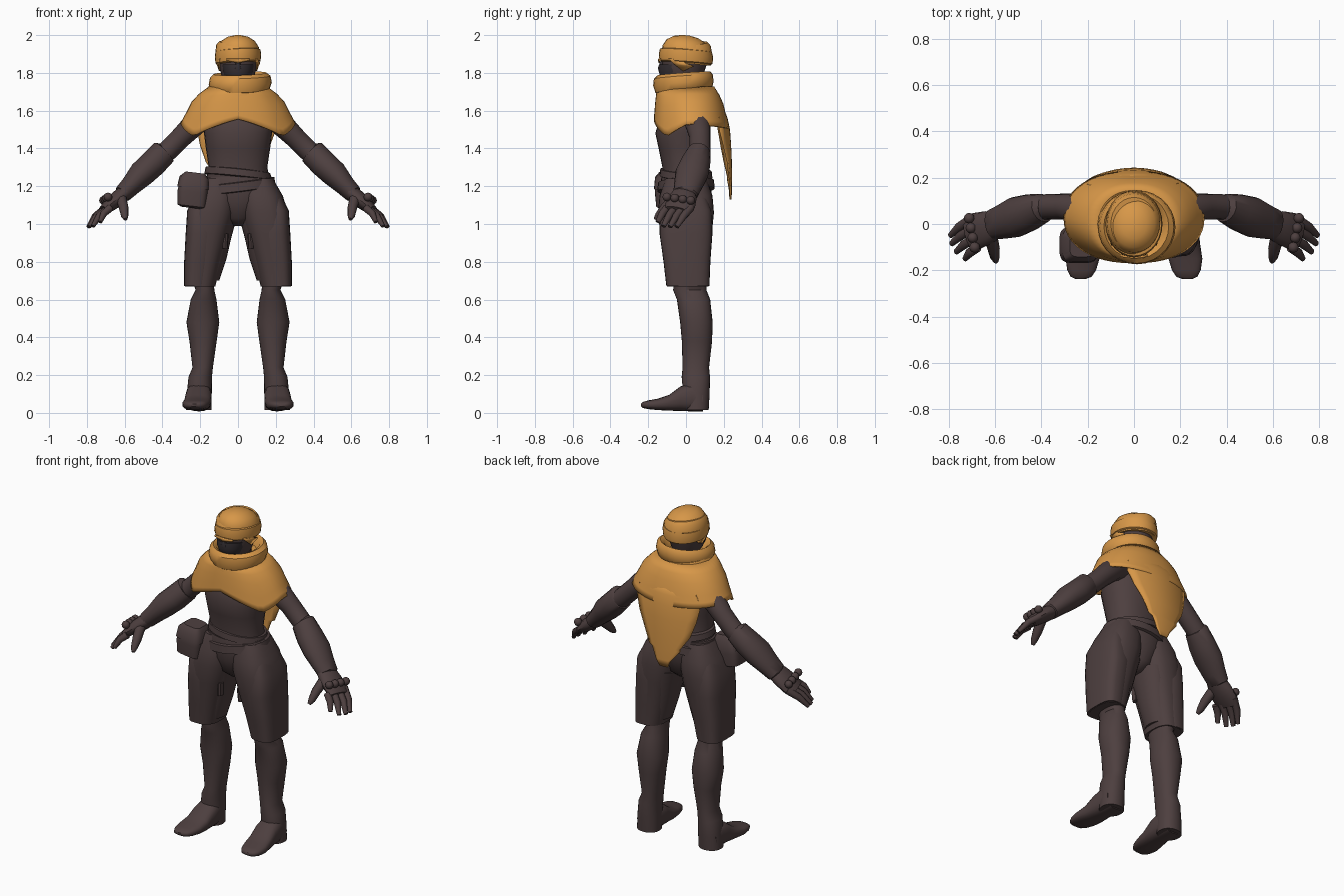
import bpy, bmesh, math
from mathutils import Vector


def material(name, rgb):
    m = bpy.data.materials.new(name)
    m.diffuse_color = (*rgb, 1)
    return m


BROWN = material("dark_brown_cloth", (0.075, 0.05, 0.05))
ORANGE = material("orange_cloth", (0.68, 0.31, 0.065))
BLACK = material("charcoal_mask", (0.035, 0.028, 0.032))


def skin(name, rings, mat, caps=True, closed=True, thick=0):
    """Bridge equal-length rows of points into one object."""
    bm = bmesh.new()
    rows = [[bm.verts.new(p) for p in r] for r in rings]
    n = len(rows[0])
    for a, b in zip(rows, rows[1:]):
        for i in range(n if closed else n - 1):
            j = (i + 1) % n
            bm.faces.new((a[i], a[j], b[j], b[i]))
    if caps and closed:
        bm.faces.new(rows[0])
        bm.faces.new(rows[-1])
    bmesh.ops.recalc_face_normals(bm, faces=bm.faces)
    me = bpy.data.meshes.new(name)
    bm.to_mesh(me)
    bm.free()
    me.materials.append(mat)
    ob = bpy.data.objects.new(name, me)
    bpy.context.collection.objects.link(ob)
    if thick:
        mod = ob.modifiers.new("thickness", 'SOLIDIFY')
        mod.thickness = thick
        mod.offset = 0
    return ob


def spow(v, e):
    return math.copysign(abs(v) ** e, v)


def loft(name, rings, mat, s=1, p=2, tx=0, ty=0, n=28, caps=True):
    """Stack of level ellipses (cx, cy, z, rx, ry), optionally tilted."""
    out = []
    for cx, cy, z, rx, ry in rings:
        row = []
        for i in range(n):
            a = 2 * math.pi * i / n
            x, y = rx * spow(math.cos(a), 2 / p), ry * spow(math.sin(a), 2 / p)
            row.append((s * (cx + x), cy + y, z + tx * x + ty * y))
        out.append(row)
    return skin(name, out, mat, caps)


def tube(name, rings, mat, s=1, n=16):
    """Ellipses along a path: (x, y, z, radius along y, other radius)."""
    pts = [Vector(r[:3]) for r in rings]
    out = []
    for k, r in enumerate(rings):
        t = (pts[min(k + 1, len(pts) - 1)] - pts[max(k - 1, 0)]).normalized()
        u = Vector((0, 1, 0))
        u = (u - t * u.dot(t)).normalized()
        v = t.cross(u)
        row = []
        for i in range(n):
            a = 2 * math.pi * i / n
            q = pts[k] + u * r[3] * math.cos(a) + v * r[4] * math.sin(a)
            row.append((s * q.x, q.y, q.z))
        out.append(row)
    return skin(name, out, mat)


# Torso, pelvis and belts
loft("torso", [(0, 0, 1.18, .18, .125), (0, -.01, 1.30, .155, .115), (0, -.015, 1.40, .17, .13),
               (0, -.02, 1.48, .18, .142), (0, -.01, 1.56, .19, .13), (0, 0, 1.64, .15, .1),
               (0, 0, 1.70, .08, .08), (0, 0, 1.80, .065, .07)], BROWN, p=2.2)
loft("pelvis", [(0, 0, .99, .03, .05), (0, 0, 1.03, .09, .10), (0, 0, 1.12, .17, .13),
                (0, 0, 1.20, .19, .138), (0, 0, 1.25, .18, .13)], BROWN)
loft("upper_belt", [(0, 0, 1.245, .165, .128), (0, 0, 1.25, .178, .14), (0, 0, 1.285, .172, .136),
                    (0, 0, 1.29, .15, .12)], BROWN, tx=-.1, ty=-.05)
loft("lower_belt", [(0, 0, 1.175, .185, .135), (0, 0, 1.18, .2, .152), (0, 0, 1.225, .192, .148),
                    (0, 0, 1.23, .17, .13)], BROWN, tx=.12, ty=.05)

# Hip pouch with flap
loft("hip_pouch", [(-.245, -.09, 1.085, .055, .05), (-.245, -.09, 1.095, .075, .068), (-.24, -.09, 1.17, .08, .075),
                   (-.23, -.09, 1.24, .072, .07), (-.225, -.09, 1.265, .05, .05)], BROWN, p=4, tx=-.12)
loft("pouch_flap", [(-.238, -.09, 1.19, .084, .079), (-.232, -.09, 1.245, .077, .074),
                    (-.225, -.09, 1.272, .052, .052)], BROWN, p=4, tx=-.12)

for s, side in ((1, "left"), (-1, "right")):
    # Wide shorts with an inner thigh and a raised outer panel
    loft(side + "_shorts", [(.2, .01, .67, .08, .11), (.184, .005, .8, .096, .12), (.160, 0, .95, .113, .137),
                            (.140, 0, 1.06, .125, .148), (.122, 0, 1.15, .115, .14), (.1, 0, 1.24, .085, .11)],
         BROWN, s, 2.5)
    loft(side + "_inner_thigh", [(.165, .01, .70, .065, .085), (.14, .01, .82, .08, .095),
                                 (.115, .01, .93, .08, .11), (.1, .01, 1.02, .09, .12)], BROWN, s)
    loft(side + "_outer_panel", [(.222, .01, .672, .063, .114), (.21, .005, .8, .075, .124),
                                 (.195, 0, .95, .082, .14), (.195, 0, 1.07, .074, .135),
                                 (.172, 0, 1.17, .05, .1)], BROWN, s, 3)
    tube(side + "_thigh_buckle", [(.07, -.07, .87, .02, .015), (.065, -.075, .95, .02, .015)], BROWN, s, 8)

    # Lower leg and foot
    loft(side + "_lower_leg", [(.195, .025, .76, .06, .085), (.175, .02, .65, .05, .088), (.182, .04, .60, .068, .088),
                               (.186, .055, .48, .087, .086), (.185, .058, .38, .072, .08),
                               (.187, .052, .24, .054, .07), (.2, .052, .19, .062, .075),
                               (.205, .055, .10, .066, .07), (.208, .055, .015, .068, .065)], BROWN, s, 2.2)
    foot = []
    for y, cx, w, top, bot in ((.09, .207, .06, .13, .008), (.03, .207, .068, .16, .008), (-.03, .209, .07, .14, .01),
                               (-.09, .214, .072, .095, .012), (-.15, .222, .073, .075, .015),
                               (-.2, .226, .062, .066, .02), (-.228, .228, .045, .058, .026),
                               (-.238, .23, .02, .048, .034)):
        mid, h = (top + bot) / 2, (top - bot) / 2
        foot.append([(s * (cx + w * spow(math.cos(i * math.pi / 10), .75)), y,
                      mid + h * spow(math.sin(i * math.pi / 10), .75)) for i in range(20)])
    skin(side + "_foot", foot, BROWN)

    # Arm, flared cuff and palm
    tube(side + "_upper_arm", [(.13, .04, 1.59, .07, .07), (.21, .06, 1.55, .072, .066), (.3, .075, 1.46, .056, .056),
                               (.37, .075, 1.39, .055, .055), (.43, .065, 1.34, .055, .055)], BROWN, s)
    tube(side + "_forearm_cuff", [(.385, .07, 1.385, .05, .05), (.392, .07, 1.38, .062, .07),
                                  (.45, .05, 1.32, .08, .072), (.51, .03, 1.265, .088, .070),
                                  (.57, .01, 1.2, .075, .054), (.61, -.002, 1.16, .066, .048),
                                  (.615, -.004, 1.155, .05, .04)], BROWN, s)
    tube(side + "_palm", [(.58, 0, 1.18, .055, .04), (.63, -.015, 1.14, .072, .042), (.68, -.03, 1.1, .08, .036),
                          (.715, -.045, 1.07, .07, .025)], BROWN, s)
    # Fingers, each with a round knuckle guard
    tips = ((.793, -.05, .985), (.788, -.085, .985), (.768, -.12, .988), (.73, -.15, 1.01))
    for k, tip in enumerate(tips):
        y = .025 - .042 * k
        x, z = .70 - .008 * k, 1.085
        m = [(a + b) / 2 for a, b in zip((x, y, z), tip)]
        tube(f"{side}_finger_{k + 1}", [(x, y, z, .021, .021), (m[0] + .008, m[1], m[2] + .008, .02, .019),
                                        (*tip, .013, .011)], BROWN, s, 10)
        bpy.ops.mesh.primitive_uv_sphere_add(segments=12, ring_count=8, radius=.023,
                                             location=(s * (x + .012), y, 1.125 + .006 * k))
        guard = bpy.context.object
        guard.name = f"{side}_knuckle_guard_{k + 1}"
        guard.data.materials.append(BROWN)
    tube(side + "_thumb", [(.62, -.05, 1.14, .03, .03), (.605, -.11, 1.085, .028, .026),
                           (.6, -.145, 1.045, .02, .02), (.595, -.163, 1.025, .01, .01)], BROWN, s, 10)
    # Loose strip of headwrap beside the face
    skin(side + "_wrap_strip", [[(s * .095, -.092, 1.875), (s * .11, -.03, 1.875)],
                                [(s * .1, -.06, 1.845), (s * .112, 0, 1.85)],
                                [(s * .097, -.015, 1.81), (s * .105, .04, 1.835)]],
         ORANGE, closed=False, thick=.008)

# Head with face mask and brow
loft("head", [(0, 0, 1.73, .06, .07), (0, -.015, 1.77, .082, .1), (0, -.01, 1.83, .1, .115), (0, 0, 1.9, .105, .125)],
     BROWN)
loft("face_mask", [(0, -.06, 1.735, .045, .05), (0, -.06, 1.775, .068, .075), (0, -.065, 1.81, .08, .08),
                   (0, -.063, 1.845, .084, .078)], BLACK)
loft("nose_cover", [(0, -.13, 1.80, .02, .01), (0, -.132, 1.825, .018, .018), (0, -.125, 1.86, .01, .012)], BLACK, n=10)
skin("brow_strip", [[(x, -.142 + 2.2 * x * x, 1.853 + abs(x) * .2) for x in (-.06, -.03, 0, .03, .06)],
                    [(x, -.145 + 2.2 * x * x, 1.875) for x in (-.06, -.03, 0, .03, .06)]],
     ORANGE, closed=False, thick=.008)

# Headwrap crown and two crossing bands
loft("headwrap_crown", [(0, .005, 1.85, .108, .125), (0, .005, 1.89, .115, .133), (0, .003, 1.935, .111, .126),
                        (0, 0, 1.968, .09, .102), (0, 0, 1.99, .055, .064), (0, 0, 1.999, .015, .02)],
     ORANGE, ty=-.1)
loft("headwrap_low_band", [(0, 0, 1.85, .108, .128), (0, 0, 1.856, .119, .14), (0, 0, 1.89, .123, .144),
                           (0, 0, 1.918, .119, .138), (0, 0, 1.924, .105, .12)], ORANGE, tx=.05, ty=-.07)
loft("headwrap_high_band", [(0, 0, 1.89, .11, .13), (0, 0, 1.895, .12, .138), (0, 0, 1.935, .115, .131),
                            (0, 0, 1.955, .1, .115)], ORANGE, tx=-.12, ty=.06)

# Scarf collar: two soft rolls, open at the top
loft("scarf_lower_roll", [(0, 0, 1.63, .15, .13), (.005, 0, 1.655, .176, .158), (.005, 0, 1.69, .172, .16),
                          (0, 0, 1.725, .15, .145)], ORANGE, tx=-.1)
loft("scarf_collar", [(.005, -.01, 1.69, .135, .13), (.01, -.012, 1.705, .155, .15), (.012, -.014, 1.745, .167, .16),
                      (.012, -.014, 1.78, .16, .156), (.01, -.01, 1.797, .14, .14), (.005, -.005, 1.785, .12, .122),
                      (0, 0, 1.74, .1, .105)], ORANGE, tx=.03, ty=.07)

# Shoulder cape whose hem rises and dips around the body
HEM = ((0, 1.555), (50, 1.465), (85, 1.53), (180, 1.5))


def hem_height(deg):
    for (a, za), (b, zb) in zip(HEM, HEM[1:]):
        if deg <= b:
            return za + (zb - za) * (deg - a) / (b - a)
    return HEM[-1][1]


cape = []
for u, v in ((0, 0), (.35, .2), (.6, .4), (.8, .7), (.92, .87), (1, 1)):
    row = []
    for i in range(48):
        a = 2 * math.pi * i / 48
        z = 1.725 + (hem_height(math.degrees(min(a, 2 * math.pi - a))) - 1.725) * v
        row.append(((.15 + .15 * u) * spow(math.sin(a), .9),
                    .03 * u - (.145 + .05 * u) * spow(math.cos(a), .9), z))
    cape.append(row)
skin("shoulder_cape", cape, ORANGE, caps=False, thick=.01)

# Ragged cape tail hanging down the back
tail = []
for z, y, xl, xr in ((1.64, .185, -.15, .15), (1.56, .215, -.2, .19), (1.5, .228, -.215, .2), (1.42, .234, -.2, .17),
                     (1.33, .238, -.17, .12), (1.25, .238, -.115, .085), (1.235, .238, -.115, .06),
                     (1.17, .238, -.06, .035), (1.13, .236, -.04, .01)):
    xs = [xl + (xr - xl) * i / 8 for i in range(9)]
    tail.append([(x, y - 1.2 * x * x, z) for x in xs])
skin("cape_tail", tail, ORANGE, closed=False, thick=.01)

# Smooth shading with crisp edges
bpy.ops.object.select_all(action='SELECT')
bpy.context.view_layer.objects.active = bpy.data.objects["torso"]
bpy.ops.object.shade_smooth_by_angle(angle=math.radians(40))
